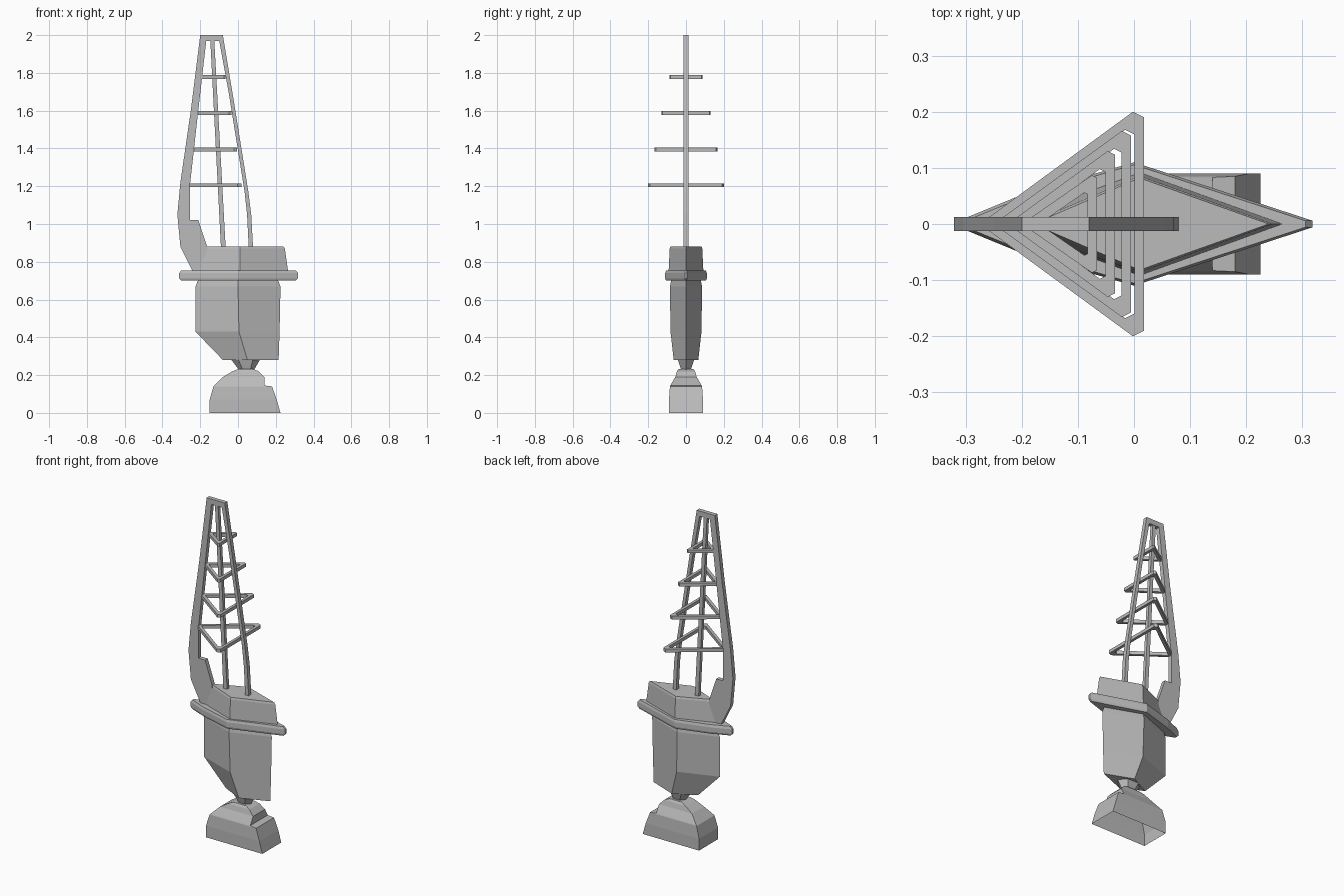
import bpy, bmesh, math
from mathutils import Vector

cube = bpy.data.objects.get("Cube")
if cube:
    bpy.data.objects.remove(cube)

grey = bpy.data.materials.new("plain_grey")
grey.use_nodes = True
grey.diffuse_color = (0.5, 0.5, 0.5, 1)
grey.node_tree.nodes["Principled BSDF"].inputs["Base Color"].default_value = (0.5, 0.5, 0.5, 1)


def finish(name, bm):
    bmesh.ops.recalc_face_normals(bm, faces=bm.faces)
    mesh = bpy.data.meshes.new(name)
    bm.to_mesh(mesh)
    bm.free()
    mesh.materials.append(grey)
    ob = bpy.data.objects.new(name, mesh)
    bpy.context.collection.objects.link(ob)
    return ob


def loft(name, layers, open_bottom=False):
    """Skin a stack of equal-count cross-sections."""
    bm = bmesh.new()
    rows = [[bm.verts.new(p) for p in layer] for layer in layers]
    n = len(rows[0])
    for a, b in zip(rows, rows[1:]):
        for i in range(n):
            j = (i + 1) % n
            bm.faces.new((a[i], a[j], b[j], b[i]))
    bm.faces.new(rows[-1])
    if not open_bottom:
        bm.faces.new(rows[0])
    return finish(name, bm)


def diamond(left, ridge, right, y, z):
    return [(left, 0, z), (ridge, -y, z), (right, 0, z), (ridge, y, z)]


def rectangle(left, right, y, z):
    return [(left, -y, z), (right, -y, z), (right, y, z), (left, y, z)]


def plate(name, outline, half=0.0125):
    """Extrude an x-z outline along y."""
    return loft(name, [[(x, s, z) for x, z in outline] for s in (-half, half)])


def hexagon(cx, rx, ry, z):
    return [(cx + rx * math.cos(i * math.pi / 3), ry * math.sin(i * math.pi / 3), z)
            for i in range(6)]


# Hollow foot with a stepped, narrowing top
loft("foot", [rectangle(-.15, .225, .09, 0), rectangle(-.15, .205, .09, .07),
              rectangle(-.13, .18, .085, .14), rectangle(-.125, .14, .083, .145),
              rectangle(-.08, .14, .057, .19), rectangle(-.03, .11, .048, .22),
              rectangle(0, .08, .04, .232)], open_bottom=True)

# Neck
loft("neck", [hexagon(.045, .04, .03, .228), hexagon(.04, .077, .05, .283)])

# Faceted body
loft("body", [diamond(-.08, .05, .215, .065, .28), diamond(-.225, .005, .22, .082, .43),
              diamond(-.225, 0, .225, .085, .67), diamond(-.21, 0, .21, .078, .705)])


# Overhanging rim
def rim_layer(scale, z):
    pts = [(-.312, -.006), (-.2, -.052), (0, -.11), (.318, -.006)]
    pts += [(x, -y) for x, y in reversed(pts)]
    return [(x * scale, y * scale, z) for x, y in pts]


loft("rim", [rim_layer(.96, .7), rim_layer(1, .712), rim_layer(1, .74), rim_layer(.96, .755)])

# Block that carries the mast
loft("mast_block", [diamond(-.24, .01, .265, .092, .75), diamond(-.19, .01, .248, .086, .87),
                    diamond(-.18, .01, .24, .082, .882)])

# Mast: curved main arm, two thin struts and a cap
plate("main_arm", [(-.2, 2), (-.25, 1.6), (-.305, 1.22), (-.321, 1.05), (-.305, .88),
                   (-.24, .75), (-.16, .76), (-.163, .88), (-.21, 1.02), (-.255, 1.02),
                   (-.255, 1.2), (-.215, 1.56), (-.168, 1.97), (-.168, 2)])
plate("front_strut", [(-.08, 2), (-.03, 1.7), (.055, 1.17), (.07, 1.05), (.08, .87),
                      (.057, .87), (.048, 1.05), (.035, 1.17), (-.05, 1.7), (-.105, 2)])
plate("middle_strut", [(-.147, 1.98), (-.126, 1.98), (-.065, .87), (-.09, .87)], .01)
plate("mast_cap", [(-.198, 2), (-.082, 2), (-.086, 1.968), (-.194, 1.968)])


# Triangular spreader frames
def spreader(name, apex, base, half, z, bar=.017, thick=.01):
    height, c = base - apex, half * .05
    inradius = half * height / (half + math.hypot(half, height))
    centre = Vector((base - inradius, 0))
    outer = [(apex, 0), (base - c * 2, -half), (base, -half + c), (base, half - c),
             (base - c * 2, half)]
    inner = [centre + (Vector(p) - centre) * (1 - bar / inradius) for p in outer]
    bm = bmesh.new()
    loops = [[bm.verts.new((p[0], p[1], z + h)) for p in pts]
             for pts, h in ((outer, -thick), (outer, thick), (inner, thick), (inner, -thick))]
    for a, b in zip(loops, loops[1:] + loops[:1]):
        for i in range(len(a)):
            j = (i + 1) % len(a)
            bm.faces.new((a[i], a[j], b[j], b[i]))
    finish(name, bm)


for i, (apex, base, half, z) in enumerate([(-.275, .018, .2, 1.205), (-.25, -.005, .166, 1.395),
                                           (-.225, -.034, .13, 1.587), (-.2, -.066, .087, 1.778)]):
    spreader(f"spreader_{i + 1}", apex, base, half, z)
